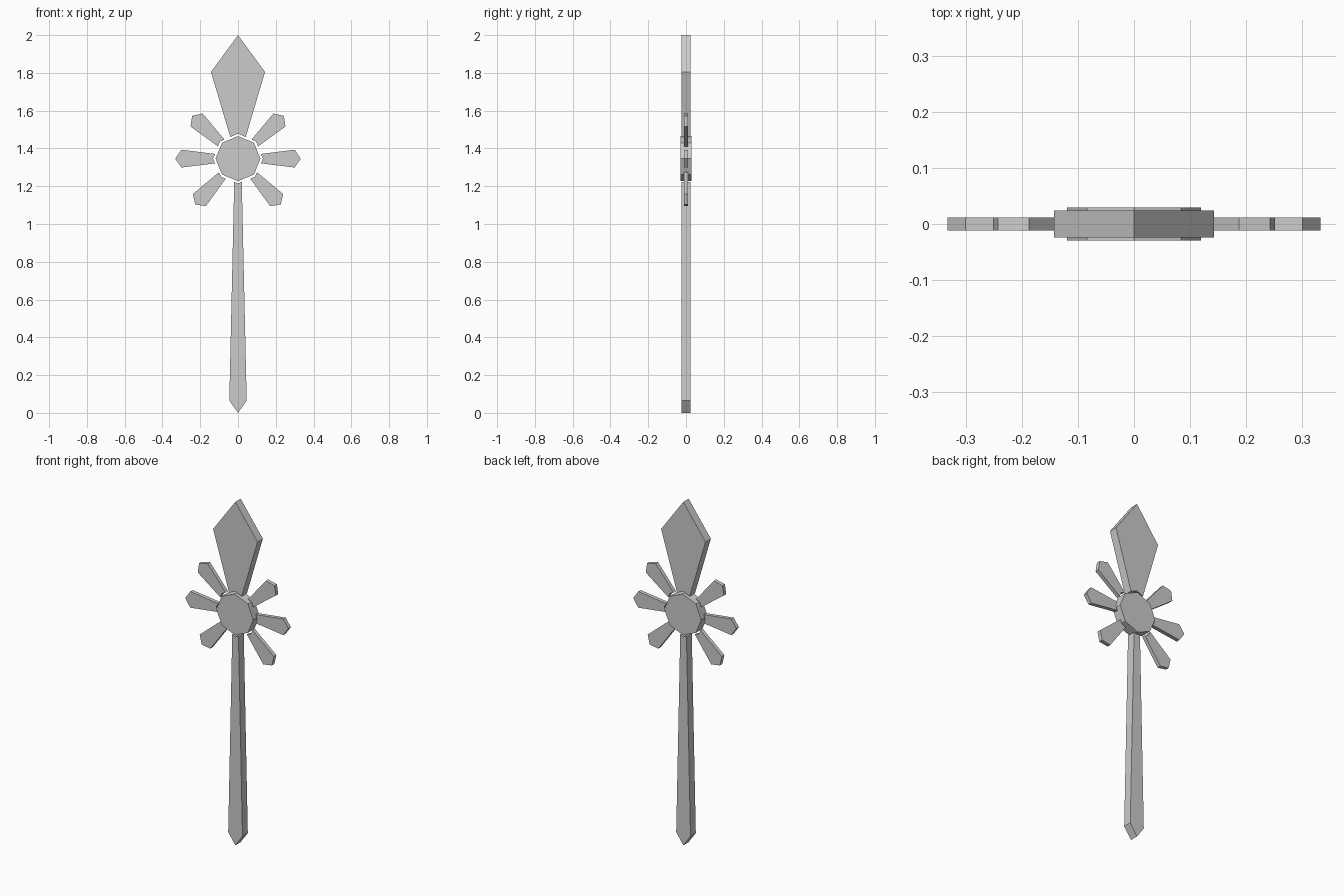
import bpy, bmesh, math

if "Cube" in bpy.data.objects:
    bpy.data.objects.remove(bpy.data.objects["Cube"])

HUB_Z = 1.346      # height of the hub centre
HUB_R = 0.119      # octagon corner radius
GAP_R = 0.132      # corner radius of the gap around the hub


def plate(name, half, depth, turn=0.0):
    """Symmetric flat plate pointing along +r from the hub.
    half: (r, half_width) points from inner to outer; turn: angle from +x."""
    outline = half + [(r, -w) for r, w in reversed(half) if w > 0]
    c, s = math.cos(turn), math.sin(turn)
    bm = bmesh.new()
    verts = [bm.verts.new((r * c - w * s, -depth / 2, HUB_Z + r * s + w * c))
             for r, w in outline]
    face = bm.faces.new(verts)
    ext = bmesh.ops.extrude_face_region(bm, geom=[face])
    moved = [g for g in ext["geom"] if isinstance(g, bmesh.types.BMVert)]
    bmesh.ops.translate(bm, verts=moved, vec=(0, depth, 0))
    bmesh.ops.recalc_face_normals(bm, faces=bm.faces)
    mesh = bpy.data.meshes.new(name)
    bm.to_mesh(mesh)
    bm.free()
    obj = bpy.data.objects.new(name, mesh)
    bpy.context.collection.objects.link(obj)
    return obj


def notch(w):
    """Inner end that follows the octagonal gap around the hub."""
    return [(GAP_R, 0), (GAP_R - w * math.tan(math.pi / 8), w)]


# Octagonal hub
bpy.ops.mesh.primitive_cylinder_add(vertices=8, radius=HUB_R, depth=0.059,
                                    location=(0, 0, HUB_Z),
                                    rotation=(math.pi / 2, 0, 0))
bpy.context.object.name = "hub"

# Kite-shaped blade above the hub
plate("blade", notch(0.041) + [(1.805 - HUB_Z, 0.143), (2.0 - HUB_Z, 0)],
      0.049, math.pi / 2)

# Long tapered shaft below the hub, ending in a point
plate("shaft", notch(0.02) + [(HUB_Z - 0.065, 0.046), (HUB_Z, 0)],
      0.049, -math.pi / 2)

# Thin petals, three on each side
petal = notch(0.025) + [(0.30, 0.047), (0.332, 0)]
for level, deg in (("upper", 43), ("middle", 0), ("lower", -47)):
    plate(f"{level}_right_petal", petal, 0.0225, math.radians(deg))
    plate(f"{level}_left_petal", petal, 0.0225, math.radians(180 - deg))
